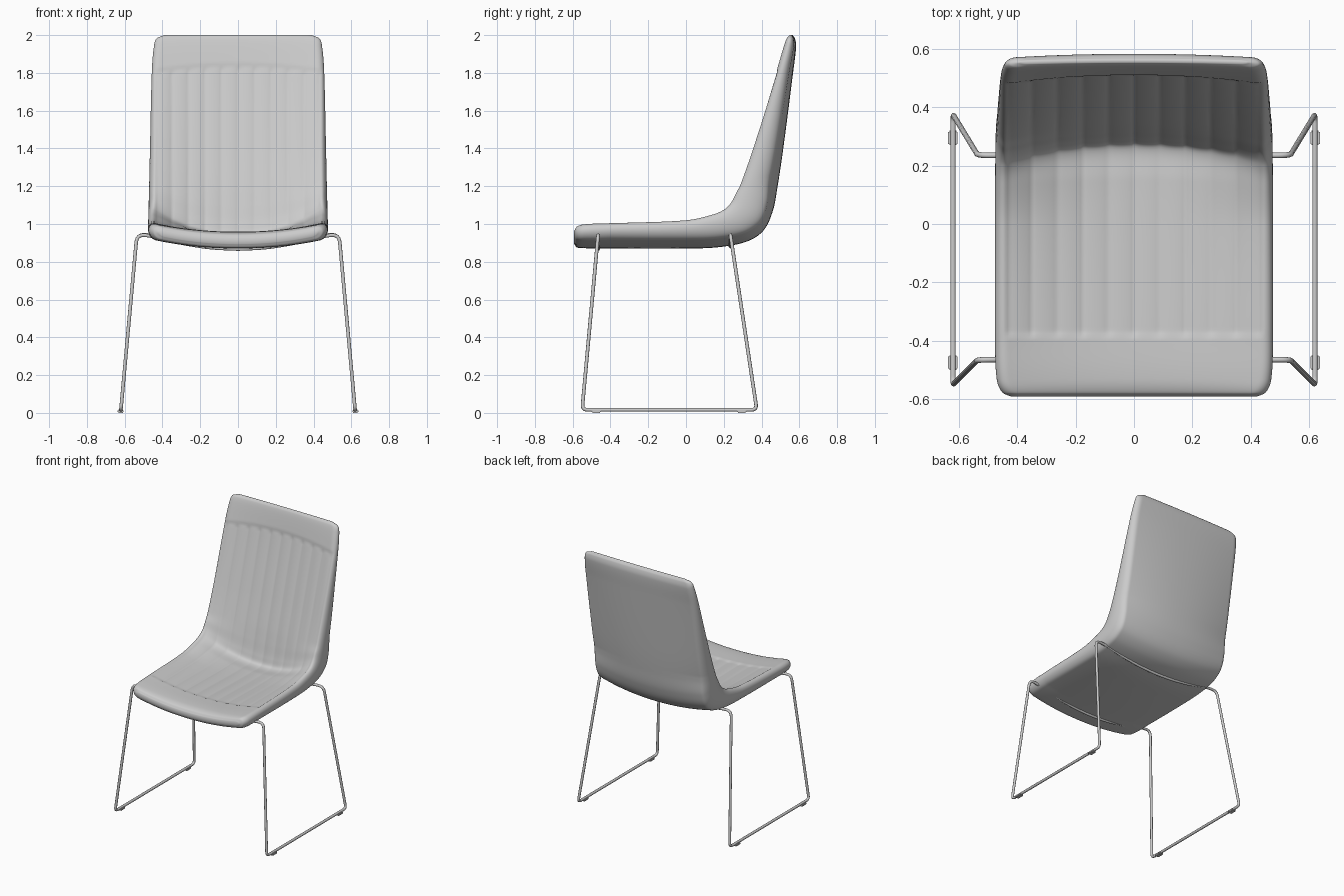
import bpy, bmesh, math
from mathutils import Vector

cube = bpy.data.objects.get("Cube")
if cube:
    bpy.data.objects.remove(cube, do_unlink=True)

grey = bpy.data.materials.new("plain_grey")
grey.use_nodes = True
grey.diffuse_color = (0.6, 0.6, 0.6, 1)
grey.node_tree.nodes["Principled BSDF"].inputs["Base Color"].default_value = (0.6, 0.6, 0.6, 1)


def add_mesh(name, bm):
    bmesh.ops.recalc_face_normals(bm, faces=bm.faces)
    mesh = bpy.data.meshes.new(name)
    bm.to_mesh(mesh)
    bm.free()
    mesh.materials.append(grey)
    obj = bpy.data.objects.new(name, mesh)
    bpy.context.collection.objects.link(obj)
    return obj


def smooth(v):
    v = min(max(v, 0), 1)
    return v * v * (3 - 2 * v)


# Shell stations: inner y z, outer y z, edge lift y z, half width
STATIONS = [
    (-.592, .925, -.592, .895, 0, .045, .42),
    (-.577, .945, -.58, .877, 0, .05, .45),
    (-.53, .957, -.54, .872, 0, .05, .47),
    (-.4, .958, -.4, .87, 0, .055, .476),
    (0, .948, 0, .87, -.003, .085, .476),
    (.15, .946, .18, .878, -.02, .12, .476),
    (.26, .948, .33, .91, -.07, .15, .475),
    (.285, 1.0, .41, .965, -.06, .13, .474),
    (.31, 1.1, .46, 1.07, -.06, .07, .472),
    (.335, 1.2, .485, 1.2, -.055, .02, .47),
    (.39, 1.4, .515, 1.4, -.045, 0, .466),
    (.5, 1.81, .568, 1.81, -.025, 0, .456),
    (.53, 1.94, .583, 1.94, -.015, 0, .445),
    (.543, 1.985, .577, 1.982, -.01, 0, .43),
    (.553, 2.0, .565, 2.0, -.005, 0, .39),
]


def resample(rows, steps):
    """Smooth interpolation of the stations, spaced by distance."""
    mid = [Vector((r[0] + r[2], r[1] + r[3])) / 2 for r in rows]
    t = [0]
    for a, b in zip(mid, mid[1:]):
        t.append(t[-1] + (b - a).length)
    last = len(rows) - 1

    def slope(i, k):
        a, b = max(i - 1, 0), min(i + 1, last)
        return (rows[b][k] - rows[a][k]) / (t[b] - t[a])

    out = []
    for i in range(last):
        h = t[i + 1] - t[i]
        count = max(steps // 2, round(h / 0.012))
        for s in range(count):
            f = s / count
            e = smooth(f)
            out.append([rows[i][k] * (1 - e) + rows[i + 1][k] * e
                        + h * f * (1 - f) * ((1 - f) * slope(i, k) - f * slope(i + 1, k))
                        for k in range(7)])
    return out + [list(rows[-1])]


RIB = 0.0875


def padding_depth(x, y, z):
    """Depth of the ribbed panel and of its seams."""
    top = 1.835 - 0.17 * x * x
    mask = smooth((y + .39) / .02) * smooth((top - z) / .02) * smooth((.445 - abs(x)) / .02)
    rib = 1 - abs(math.sin(math.pi * x / RIB)) ** 0.6
    seam = math.exp(-((z - top) / .012) ** 2) * smooth((.45 - abs(x)) / .02)
    return mask * (.003 + .006 * rib) + .004 * seam


# Upholstered shell
ROUND = 0.09
flat = [(1 - ROUND) * i / 52 for i in range(-52, 53)]
ends = [1 - ROUND + ROUND * math.sin(math.pi / 2 * i / 8) for i in range(1, 9)]
US = [-u for u in reversed(ends)] + flat + ends

bm = bmesh.new()
rings = []
for iy, iz, oy, oz, ly, lz, w in resample(STATIONS, 12):
    inner, outer, lift = Vector((0, iy, iz)), Vector((0, oy, oz)), Vector((0, ly, lz))
    lift_out = lift.normalized() * min(lift.length, .055)
    into = (outer - inner).normalized()
    top, bottom = [], []
    for u in US:
        x = u * w
        bend = abs(u) ** 2.1
        a, b = inner + lift * bend, outer + lift_out * bend
        mid = (a + b) / 2
        k = math.sqrt(max(0, 1 - (max(0, abs(u) - 1 + ROUND) / ROUND) ** 2))
        p = mid + (a - mid) * k + into * padding_depth(x, a.y, a.z)
        q = mid + (b - mid) * k
        top.append(bm.verts.new((x, p.y, p.z)))
        bottom.append(bm.verts.new((x, q.y, q.z)))
    bottom[0], bottom[-1] = top[0], top[-1]
    rings.append(top + bottom[-2:0:-1])
n = len(US)
for r, s in zip(rings, rings[1:]):
    for i in range(len(r)):
        j = (i + 1) % len(r)
        bm.faces.new((r[i], r[j], s[j], s[i]))
for r in (rings[0], rings[-1]):
    size = len(r)
    for i in range(n - 1):
        quad = [r[i], r[i + 1], r[(size - i - 1) % size], r[(size - i) % size]]
        bm.faces.new(list(dict.fromkeys(quad)))
bmesh.ops.delete(bm, geom=[v for v in bm.verts if not v.link_faces], context='VERTS')
shell = add_mesh("padded_shell", bm)
shell.data.shade_smooth()


# Wire frame: one closed bent rod
def fillet(points, steps=6):
    """Round the corners of a closed path of (point, radius)."""
    out = []
    for i, (p, radius) in enumerate(points):
        a, b = points[i - 1][0] - p, points[(i + 1) % len(points)][0] - p
        cut = min(radius, a.length * .45, b.length * .45)
        start, end = p + a.normalized() * cut, p + b.normalized() * cut
        for s in range(steps + 1):
            f = s / steps
            out.append(start * (1 - f) ** 2 + p * 2 * f * (1 - f) + end * f * f)
    return out


def crossbar(y, low, rise):
    xs = [-.44, -.3, -.15, 0, .15, .3, .44]
    return [(Vector((x, y, low + rise * (x / .44) ** 2)), .05) for x in xs]


def side(sign):
    front = [((.535, -.465, .945), .05), ((.62, -.55, .016), .03)]
    rear = [((.62, .375, .016), .03), ((.535, .235, .945), .05)]
    return [(Vector((sign * x, y, z)), r) for (x, y, z), r in front + rear]


path = crossbar(-.465, .866, .068) + side(1) + crossbar(.235, .88, .06)[::-1] + side(-1)[::-1]
path = fillet(path)
curve = bpy.data.curves.new("wire_frame", 'CURVE')
curve.dimensions = '3D'
curve.bevel_depth = 0.0095
curve.bevel_resolution = 3
spline = curve.splines.new('POLY')
spline.points.add(len(path) - 1)
for point, co in zip(spline.points, path):
    point.co = (*co, 1)
    point.radius = 1
spline.use_cyclic_u = True
spline.use_smooth = True
curve.materials.append(grey)
bpy.context.collection.objects.link(bpy.data.objects.new("wire_frame", curve))

# Floor glides clipped under the runners
for side_name, sign in (("left", 1), ("right", -1)):
    for end_name, y in (("front", -.475), ("rear", .295)):
        bm = bmesh.new()
        bmesh.ops.create_cube(bm, size=1)
        for v in bm.verts:
            v.co = (sign * .621 + v.co.x * .032, y + v.co.y * .05, .0085 + v.co.z * .017)
        bmesh.ops.bevel(bm, geom=bm.edges[:], offset=.004, segments=2, affect='EDGES')
        add_mesh(f"{end_name}_{side_name}_glide", bm)
